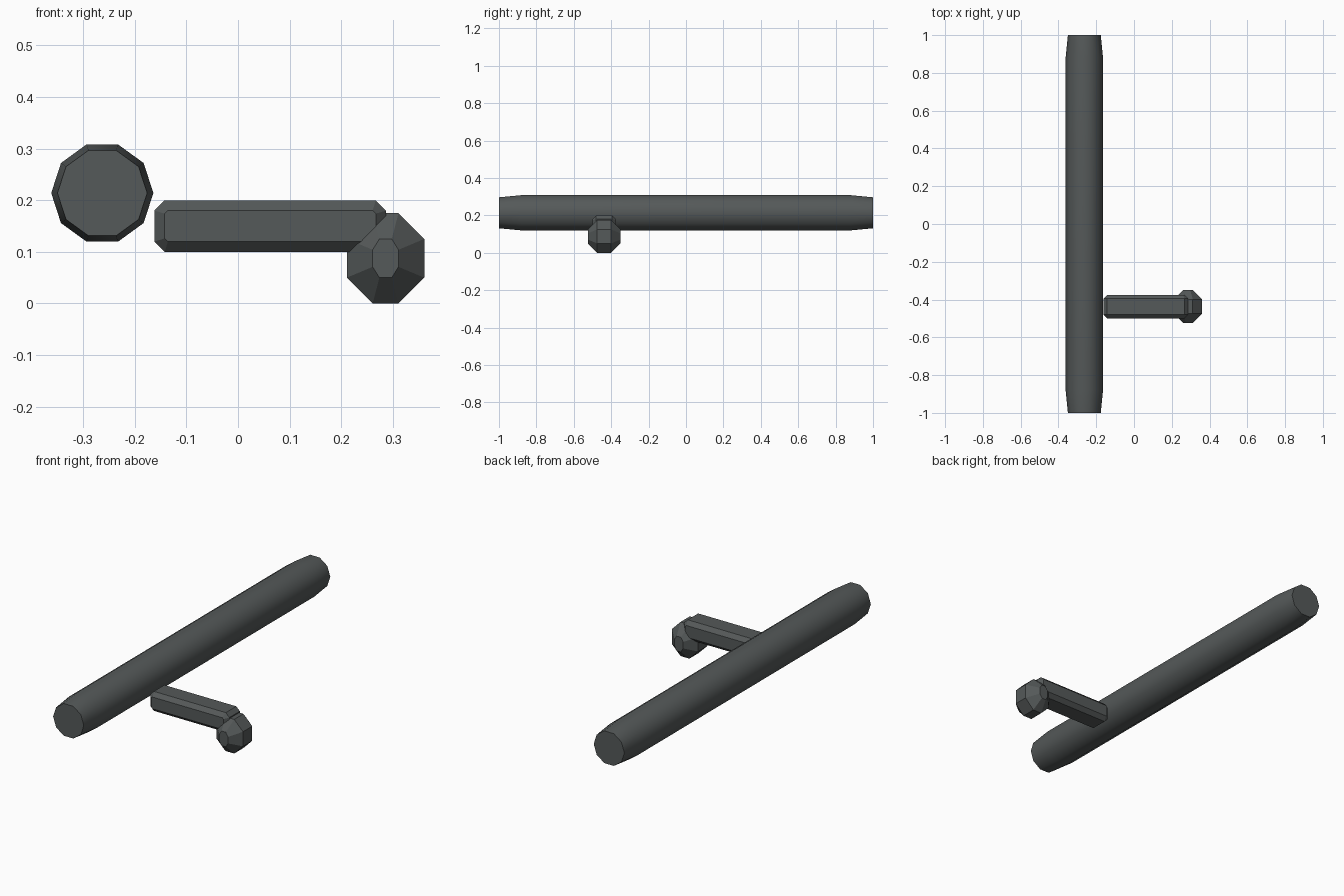
import bpy, bmesh, math

if "Cube" in bpy.data.objects:
    bpy.data.objects.remove(bpy.data.objects["Cube"])

grey = bpy.data.materials.new("dark grey")
grey.diffuse_color = (0.09, 0.1, 0.1, 1)
grey.use_nodes = True
grey.node_tree.nodes["Principled BSDF"].inputs["Base Color"].default_value = grey.diffuse_color


def loft(name, rings, smooth=False):
    """Skin closed rings of (x, y, z) points and cap both ends."""
    bm = bmesh.new()
    loops = [[bm.verts.new(p) for p in ring] for ring in rings]
    n = len(loops[0])
    for a, b in zip(loops, loops[1:]):
        for i in range(n):
            j = (i + 1) % n
            bm.faces.new((a[i], a[j], b[j], b[i]))
    bm.faces.new(loops[0])
    bm.faces.new(loops[-1])
    bmesh.ops.recalc_face_normals(bm, faces=bm.faces)
    mesh = bpy.data.meshes.new(name)
    bm.to_mesh(mesh)
    bm.free()
    mesh.materials.append(grey)
    ob = bpy.data.objects.new(name, mesh)
    bpy.context.collection.objects.link(ob)
    if smooth:
        bpy.context.view_layer.objects.active = ob
        ob.select_set(True)
        bpy.ops.object.shade_smooth_by_angle(angle=math.radians(40))
        ob.select_set(False)
    return ob


def decagon(y, r):
    return [(-0.263 + r * math.cos(i * math.tau / 10), y,
             0.214 + r * math.sin(i * math.tau / 10)) for i in range(10)]


def cut_rect(cx, y, cz, hx, hz, dx, dz):
    """Rectangle in the xz plane with its corners cut by dx, dz."""
    q = [(hx, hz - dz), (hx - dx, hz), (dx - hx, hz), (-hx, hz - dz),
         (-hx, dz - hz), (dx - hx, -hz), (hx - dx, -hz), (hx, dz - hz)]
    return [(cx + x, y, cz + z) for x, z in q]


def chamfered_block(name, cx, cz, half, bevel, inner_cut):
    hx, hy, hz = half
    cy = -0.4375
    rings = []
    for side in (-1, 1):
        outer = cut_rect(cx, cy + side * (hy - bevel), cz, hx, hz, bevel, bevel)
        inner = cut_rect(cx, cy + side * hy, cz, hx - bevel, hz - bevel, *inner_cut)
        rings += [inner, outer] if side < 0 else [outer, inner]
    return loft(name, rings)


# Long shaft with tapered ends
loft("shaft", [decagon(y, r) for y, r in
               ((-1, 0.087), (-0.88, 0.099), (0.88, 0.099), (1, 0.087))], True)

# Side handle and its end knob
chamfered_block("side_handle", 0.0625, 0.15, (0.2245, 0.0625, 0.05), 0.02, (0.006, 0.006))
chamfered_block("handle_knob", 0.286, 0.0875, (0.075, 0.0875, 0.0875), 0.05, (0.013, 0.021))
